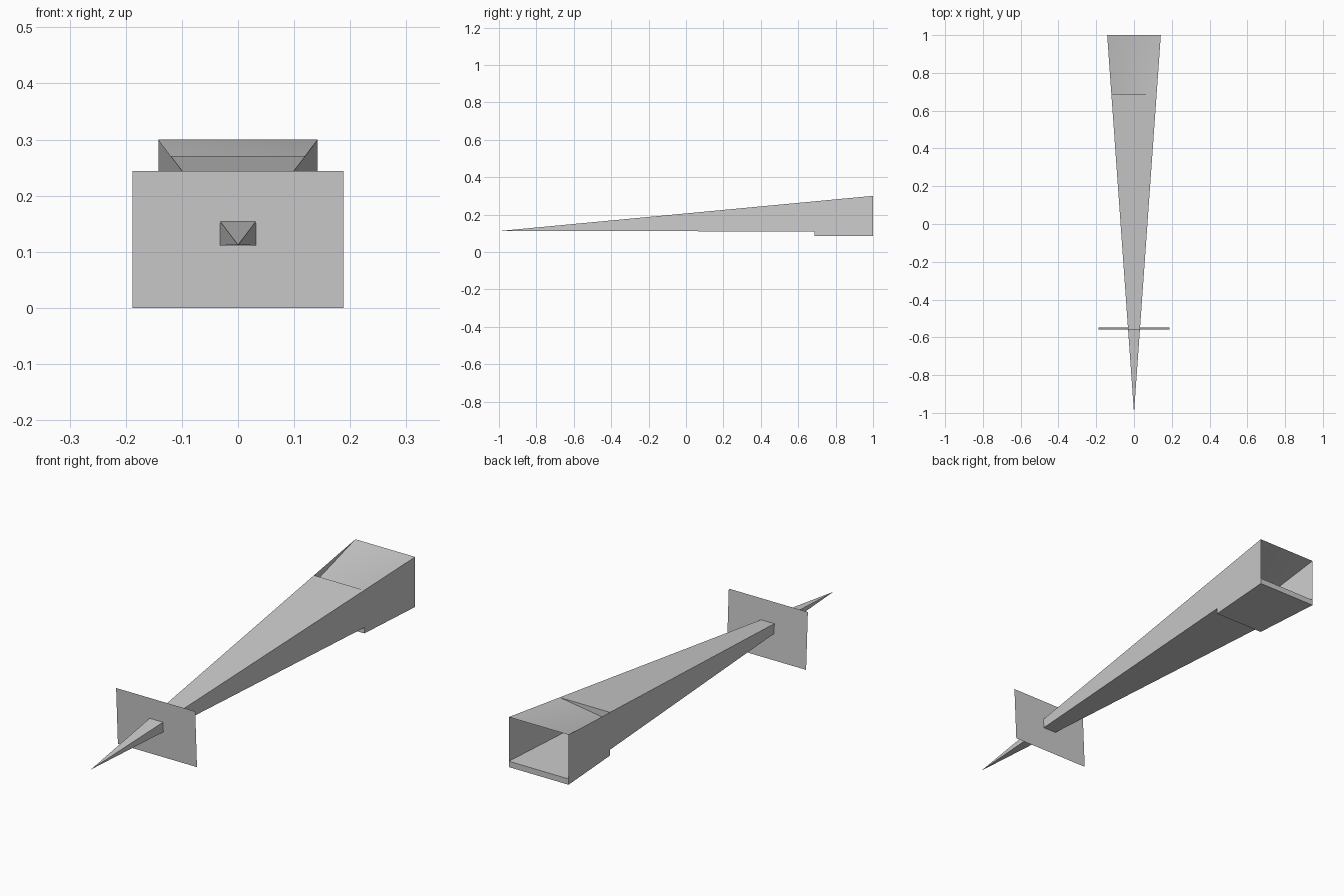
import bpy

if "Cube" in bpy.data.objects:
    bpy.data.objects.remove(bpy.data.objects["Cube"])

APEX = (0, -1, 0.112)
STEP_Y = 0.687        # where the rear section starts
FLOOR, BASE = 0.110, 0.085


def half_width(y):
    return 0.142 * (y + 1) / 2


def roof(y):
    return 0.112 + 0.188 * (y + 1) / 2


def make(name, verts, faces, smooth=False):
    mesh = bpy.data.meshes.new(name)
    mesh.from_pydata(verts, [], faces)
    mesh.update()
    for p in mesh.polygons:
        p.use_smooth = smooth
    obj = bpy.data.objects.new(name, mesh)
    bpy.context.collection.objects.link(obj)
    return obj


w, ws = half_width(1), half_width(STEP_Y)
zs = roof(STEP_Y)

# tapering horn: side walls, floor and front roof, open at the back
make("horn_shell",
     [APEX,
      (-ws, STEP_Y, FLOOR), (ws, STEP_Y, FLOOR),
      (ws, STEP_Y, zs), (-ws, STEP_Y, zs),
      (-w, 1, FLOOR), (w, 1, FLOOR), (w, 1, 0.30), (-w, 1, 0.30)],
     [(0, 1, 2), (0, 3, 4), (0, 2, 3), (0, 4, 1),
      (1, 5, 6, 2), (2, 6, 7, 3), (4, 8, 5, 1)])

# rear roof panel, its left front corner twisted downward
N = 8
verts, faces = [], []
for j in range(N + 1):
    v = j / N
    y = STEP_Y + (1 - STEP_Y) * v
    for i in range(N + 1):
        u = i / N
        drop = 0.035 * (1 - u) * (1 - v)
        verts.append((half_width(y) * (2 * u - 1), y, roof(y) - drop))
for j in range(N):
    for i in range(N):
        a = j * (N + 1) + i
        faces.append((a, a + 1, a + N + 2, a + N + 1))
make("rear_roof_panel", verts, faces, smooth=True)

# small riser closing the gap between the two roof panels
make("roof_riser",
     [(-ws, STEP_Y, zs), (ws, STEP_Y, zs), (-ws, STEP_Y, zs - 0.035)],
     [(0, 1, 2)])

# shallow box under the rear end
make("rear_under_box",
     [(s * half_width(y), y, z) for y in (STEP_Y, 1)
      for z in (BASE, FLOOR) for s in (-1, 1)],
     [(0, 1, 3, 2), (4, 6, 7, 5), (0, 4, 5, 1), (0, 2, 6, 4), (1, 5, 7, 3)])

# slightly tilted thin plate pierced by the horn
make("cross_plate",
     [(-0.188, -0.547, 0), (0.188, -0.547, 0),
      (0.188, -0.559, 0.244), (-0.188, -0.559, 0.244)],
     [(0, 1, 2, 3)])
